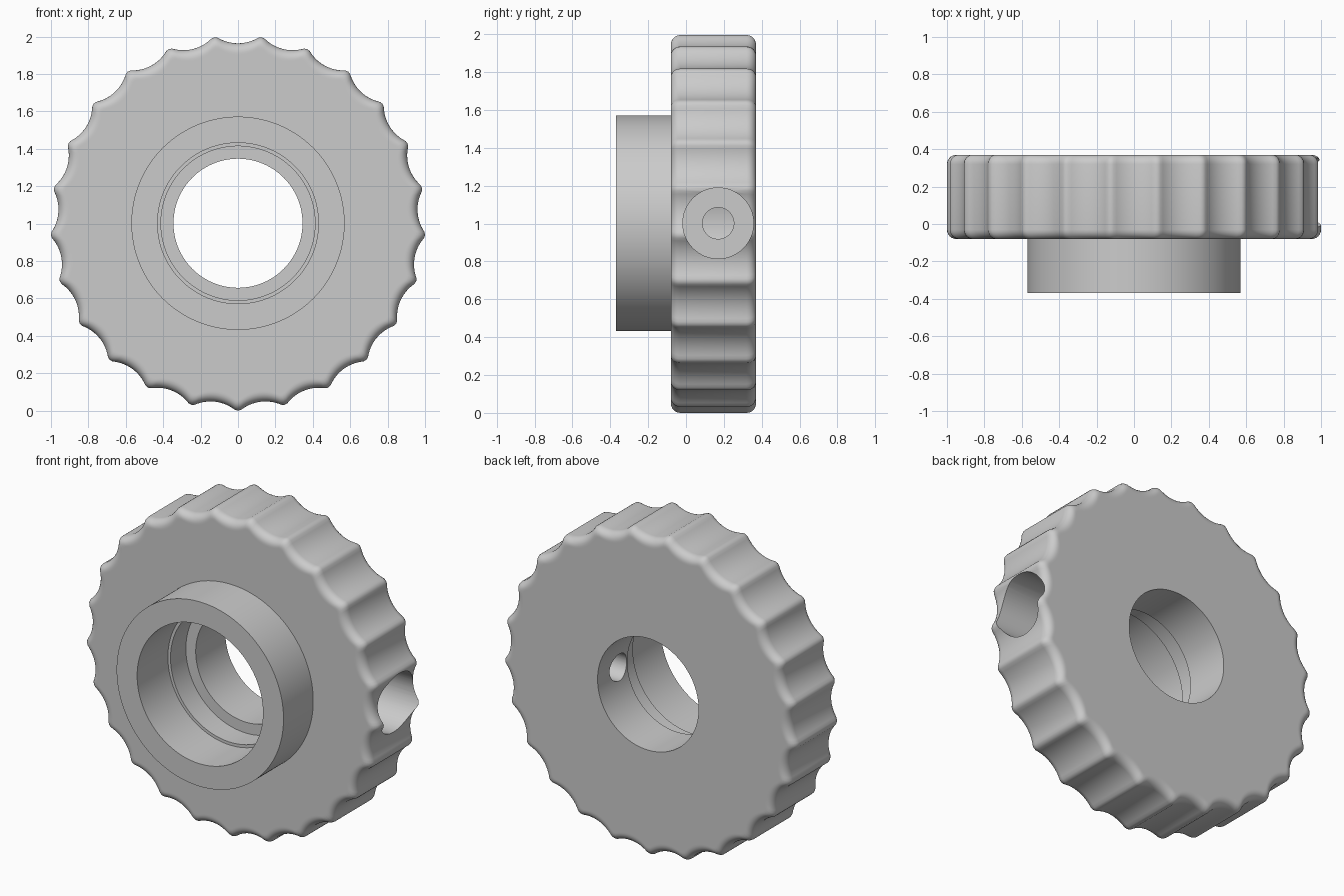
import bpy, bmesh
from math import sin, cos, sqrt, pi, atan2

if "Cube" in bpy.data.objects:
    bpy.data.objects.remove(bpy.data.objects["Cube"])

LOBES, STEPS = 25, 16
TIP_R, VALLEY_R, TIP_ROUND = 1.002, 0.962, 0.033
CENTRE_Z = 1.002
FRONT, BACK, FILLET = -0.08, 0.37, 0.05
BORE, BOSS_R = 0.345, 0.57

# One plain grey material
grey = bpy.data.materials.new("plain grey")
grey.use_nodes = True
grey.diffuse_color = (0.6, 0.6, 0.6, 1)
grey.node_tree.nodes["Principled BSDF"].inputs["Base Color"].default_value = (0.6, 0.6, 0.6, 1)

# Scalloped rim: round tips tangent to concave arcs
half = pi / LOBES
tip_c = TIP_R - TIP_ROUND
k = 2 * tip_c * (1 - cos(half))
gap = VALLEY_R - tip_c
scoop = (gap ** 2 + k * VALLEY_R - TIP_ROUND ** 2) / (2 * TIP_ROUND - 2 * gap - k)
scoop_c = VALLEY_R + scoop
f = TIP_ROUND / (TIP_ROUND + scoop)
switch = atan2(f * scoop_c * sin(half), tip_c + f * (scoop_c * cos(half) - tip_c))


def rim_radius(angle):
    a = angle % (2 * half)
    a = min(a, 2 * half - a)
    if a < switch:
        return tip_c * cos(a) + sqrt(max(0, TIP_ROUND ** 2 - (tip_c * sin(a)) ** 2))
    b = half - a
    return scoop_c * cos(b) - sqrt(max(0, scoop ** 2 - (scoop_c * sin(b)) ** 2))


# Cross-section: (y, radius, follows rim); rim radii are inward offsets
section = [(-0.37, BOSS_R, False), (-0.37, 0.43, False), (-0.07, 0.43, False),
           (-0.07, 0.412, False), (0.08, 0.412, False), (0.08, BORE, False),
           (BACK, BORE, False), (BACK, FILLET + 0.01, True)]
arc = [i * pi / 12 for i in range(7)]
section += [(BACK - FILLET * (1 - cos(a)), FILLET * (1 - sin(a)), True) for a in arc]
section += [(FRONT + FILLET * (1 - cos(a)), FILLET * (1 - sin(a)), True) for a in reversed(arc)]
section += [(FRONT, FILLET + 0.01, True), (FRONT, BOSS_R, False)]

# Sweep the section around the y axis into a closed solid
bm = bmesh.new()
count = LOBES * STEPS
rings = []
for y, r, rim in section:
    ring = []
    for i in range(count):
        a = 2 * pi * i / count
        rad = rim_radius(a) - r if rim else r
        ring.append(bm.verts.new((rad * sin(a), y, CENTRE_Z - rad * cos(a))))
    rings.append(ring)
for j, ring in enumerate(rings):
    other = rings[(j + 1) % len(rings)]
    for i in range(count):
        n = (i + 1) % count
        bm.faces.new((ring[i], ring[n], other[n], other[i]))
bmesh.ops.recalc_face_normals(bm, faces=bm.faces)
mesh = bpy.data.meshes.new("knob_wheel")
bm.to_mesh(mesh)
bm.free()
wheel = bpy.data.objects.new("knob_wheel", mesh)
bpy.context.collection.objects.link(wheel)
mesh.materials.append(grey)


# Side screw pocket and the small hole into the bore
def drill(name, radius, x0, x1):
    bpy.ops.mesh.primitive_cylinder_add(vertices=64, radius=radius, depth=x1 - x0,
                                        location=((x0 + x1) / 2, 0.17, CENTRE_Z),
                                        rotation=(0, pi / 2, 0))
    cutter = bpy.context.object
    cutter.name = name
    cutter.hide_render = True
    cutter.data.materials.append(grey)
    mod = wheel.modifiers.new(name, "BOOLEAN")
    mod.operation = "DIFFERENCE"
    mod.solver = "EXACT"
    mod.object = cutter
    bpy.ops.object.select_all(action="DESELECT")
    bpy.context.view_layer.objects.active = wheel
    wheel.select_set(True)
    bpy.ops.object.modifier_apply(modifier=mod.name)
    bpy.data.objects.remove(cutter)


drill("screw_pocket", 0.187, 0.6, 1.2)
drill("screw_hole", 0.083, 0.15, 0.7)

# Smooth curved surfaces, crisp edges
bpy.ops.object.shade_smooth_by_angle(angle=pi / 6)
